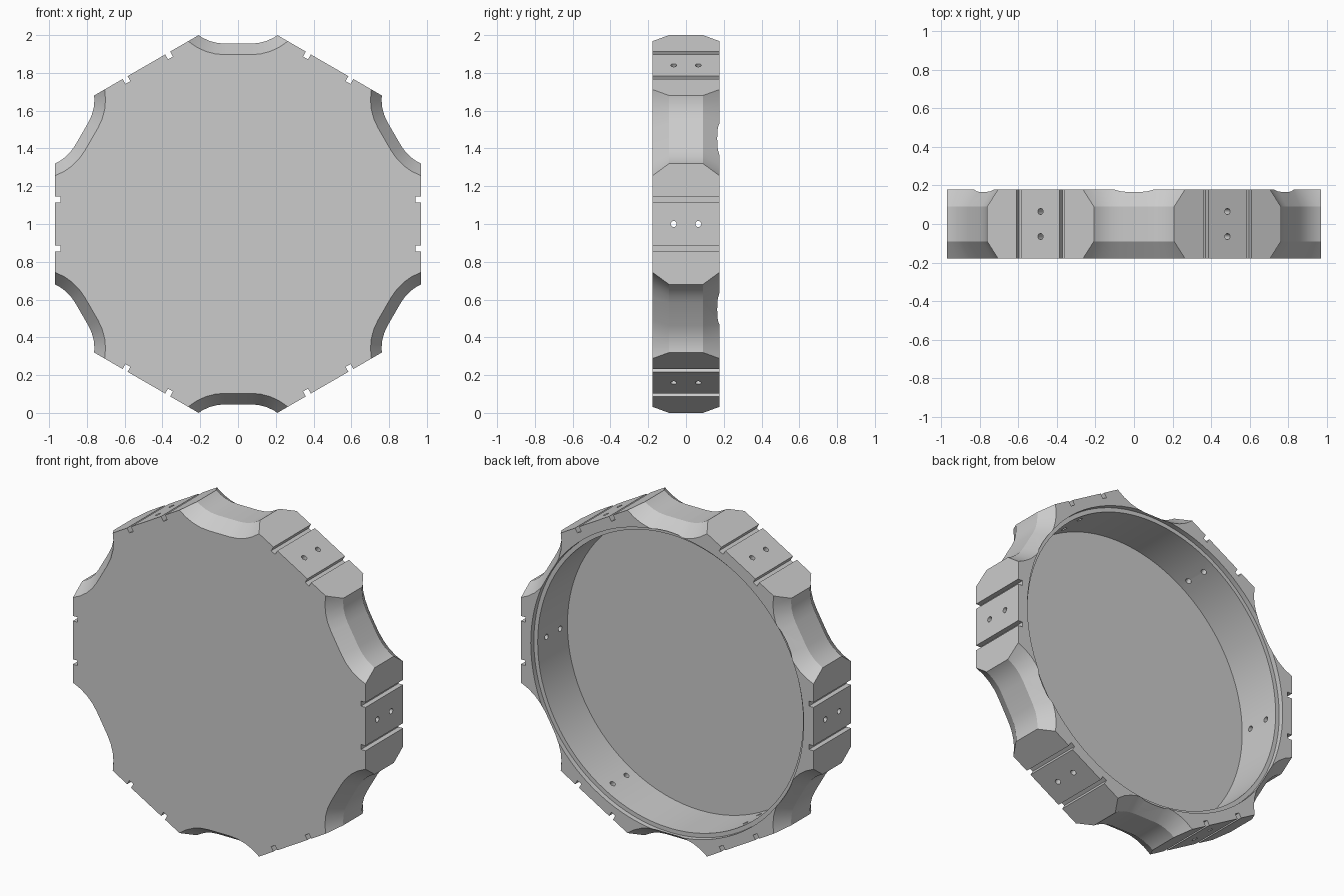
import bpy, bmesh
from math import cos, sin, pi, radians
from mathutils import Matrix, Vector

cube = bpy.data.objects.get("Cube")
if cube:
    bpy.data.objects.remove(cube, do_unlink=True)

APOTHEM, HALF = 0.97, 0.178      # flat distance and half depth
CENTRE = Matrix.Translation((0, 0, 1))

grey = bpy.data.materials.new("plain grey")
grey.use_nodes = True
grey.diffuse_color = (0.6, 0.6, 0.6, 1)
grey.node_tree.nodes["Principled BSDF"].inputs["Base Color"].default_value = (0.6, 0.6, 0.6, 1)


def turned(degrees):
    return CENTRE @ Matrix.Rotation(radians(degrees), 4, 'Y')


def circle(radius, y, count, start=0.0):
    angles = [start + 2 * pi * i / count for i in range(count)]
    return [Vector((radius * cos(a), y, radius * sin(a))) for a in angles]


def loft(bm, loops, matrix):
    """Closed solid through a stack of matching loops."""
    rows = [[bm.verts.new(matrix @ Vector(p)) for p in loop] for loop in loops]
    n = len(rows[0])
    for a, b in zip(rows, rows[1:]):
        for i in range(n):
            j = (i + 1) % n
            bm.faces.new((a[i], a[j], b[j], b[i]))
    bm.faces.new(rows[0][::-1])
    bm.faces.new(rows[-1])


def make(name, solids):
    bm = bmesh.new()
    for loops, matrix in solids:
        loft(bm, loops, matrix)
    bmesh.ops.recalc_face_normals(bm, faces=bm.faces)
    mesh = bpy.data.meshes.new(name)
    bm.to_mesh(mesh)
    bm.free()
    mesh.materials.append(grey)
    obj = bpy.data.objects.new(name, mesh)
    bpy.context.collection.objects.link(obj)
    return obj


def notch_loop(y, grow):
    """Flat-bottomed scoop with a quarter arc at each end."""
    r, half_flat, top, steps = 0.24 + grow, 0.07, 1.195, 9
    right = [(half_flat + r * sin(t), y, top - r * cos(t))
             for t in (pi / 2 * i / steps for i in range(steps + 1))]
    return [(-x, yy, z) for x, yy, z in reversed(right)] + right


def box(x, z_low, z_high, half_width, depth):
    return [[(x - half_width, y, z_low), (x + half_width, y, z_low),
             (x + half_width, y, z_high), (x - half_width, y, z_high)]
            for y in (-depth, depth)]


def hole(y, radius=0.016, count=16):
    ring = circle(radius, 0, count)
    return [[(p.x, y + p.z, z) for p in ring] for z in (0.8, 1.05)]


# Hexagonal body
corner = APOTHEM / cos(pi / 6)
body = make("hexagonal_housing",
            [([circle(corner, y, 6, pi / 6) for y in (-HALF, HALF)], CENTRE)])

# Round cavity with a stepped lip, open at the back
cavity = [circle(r, y, 96) for r, y in
          ((0.88, -0.134), (0.88, 0.148), (0.905, 0.148), (0.905, 0.25))]
# Scooped corners, flared towards front and back
notch = [notch_loop(y, g) for y, g in
         ((-0.21, 0.08), (-0.09, 0), (0.09, 0), (0.21, 0.08))]
corners = [turned(60 * k) for k in range(6)]
flats = [turned(60 * k + 30) for k in range(6)]

cutters = [
    make("cavity_cutter", [(cavity, CENTRE)]),
    make("corner_cutter", [(notch, m) for m in corners]),
    # Paired grooves across each flat
    make("groove_cutter", [(box(x, APOTHEM - 0.03, 1.05, 0.015, 0.3), m)
                           for m in flats for x in (-0.13, 0.13)]),
    # Paired screw holes through each flat
    make("hole_cutter", [(hole(y), m) for m in flats for y in (-0.065, 0.065)]),
]

bpy.ops.object.select_all(action='DESELECT')
bpy.context.view_layer.objects.active = body
body.select_set(True)
for cutter in cutters:
    cutter.hide_render = True
    mod = body.modifiers.new(cutter.name, 'BOOLEAN')
    mod.operation = 'DIFFERENCE'
    mod.solver = 'EXACT'
    mod.object = cutter
    bpy.ops.object.modifier_apply(modifier=mod.name)
for cutter in cutters:
    bpy.data.objects.remove(cutter, do_unlink=True)

bpy.ops.object.shade_smooth_by_angle(angle=radians(25))
